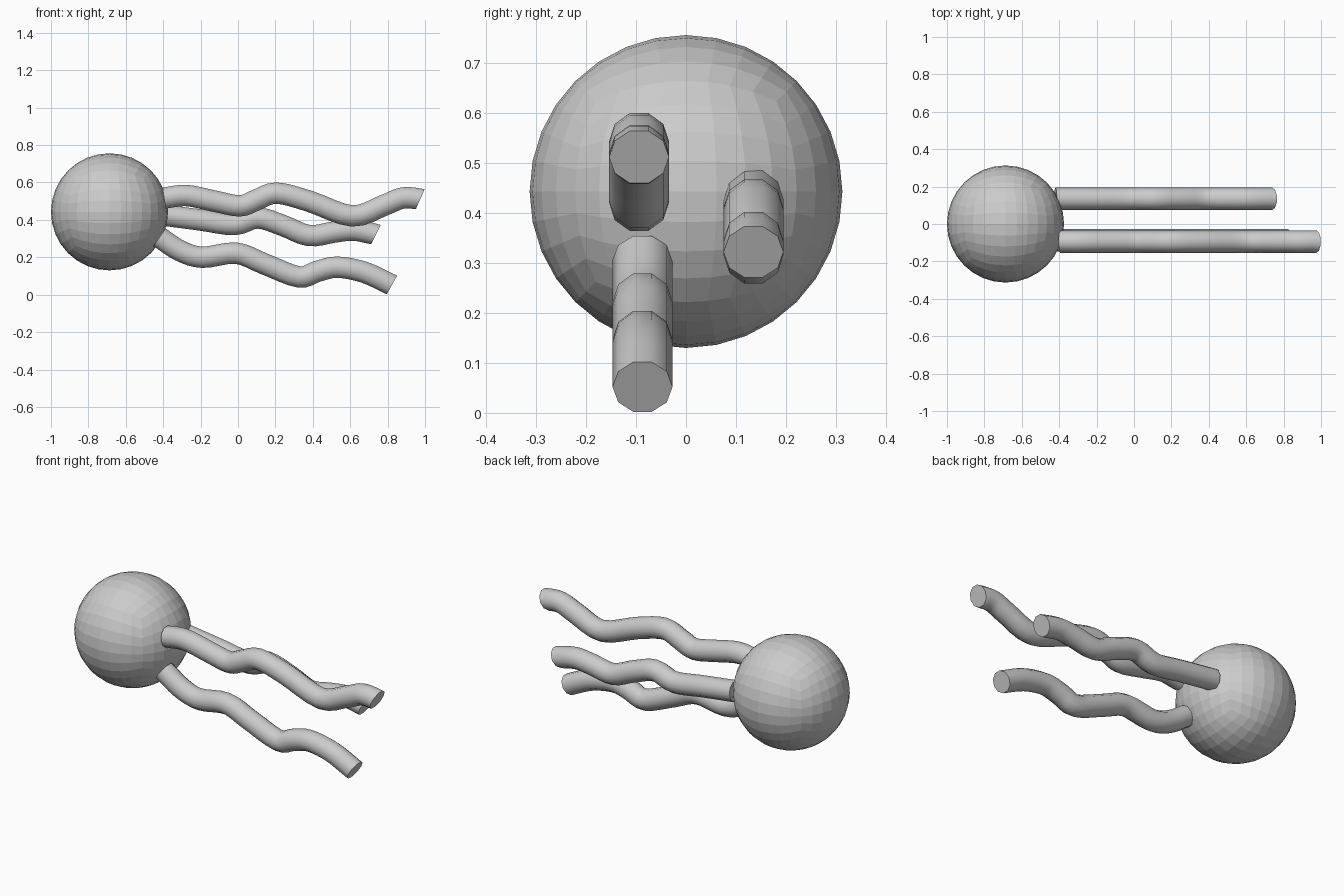
import bpy, bmesh, math
from mathutils import Vector

if "Cube" in bpy.data.objects:
    bpy.data.objects.remove(bpy.data.objects["Cube"])


def finish(bm, name):
    bmesh.ops.recalc_face_normals(bm, faces=bm.faces)
    mesh = bpy.data.meshes.new(name)
    bm.to_mesh(mesh)
    bm.free()
    obj = bpy.data.objects.new(name, mesh)
    bpy.context.collection.objects.link(obj)
    return obj


def catmull(p0, p1, p2, p3, t):
    return 0.5 * (2 * p1 + (p2 - p0) * t + (2 * p0 - 5 * p1 + 4 * p2 - p3) * t * t
                  + (3 * p1 - p0 - 3 * p2 + p3) * t ** 3)


def tentacle(name, y, points, end_slope, radius=0.06, sides=10, steps=4):
    pts = [Vector((x, y, z)) for x, z in points]
    ext = [2 * pts[0] - pts[1]] + pts + [2 * pts[-1] - pts[-2]]
    path = [catmull(*ext[i:i + 4], k / steps)
            for i in range(len(pts) - 1) for k in range(steps)] + [pts[-1]]
    bm = bmesh.new()
    rings = []
    for i, p in enumerate(path):
        tan = path[min(i + 1, len(path) - 1)] - path[max(i - 1, 0)]
        if i == len(path) - 1:
            tan = Vector((1, 0, end_slope))
        tan.normalize()
        up = Vector((-tan.z, 0, tan.x))
        side = Vector((0, 1, 0))
        rings.append([bm.verts.new(p + radius * (side * math.cos(a) + up * math.sin(a)))
                      for a in (2 * math.pi * k / sides for k in range(sides))])
    for a, b in zip(rings, rings[1:]):
        for k in range(sides):
            j = (k + 1) % sides
            bm.faces.new((a[k], a[j], b[j], b[k]))
    bm.faces.new(rings[0])
    bm.faces.new(rings[-1])
    obj = finish(bm, name)
    bpy.ops.object.select_all(action='DESELECT')
    obj.select_set(True)
    bpy.context.view_layer.objects.active = obj
    bpy.ops.object.shade_smooth_by_angle(angle=math.radians(45))


# Ball: rounded cube grid with flat faces
bm = bmesh.new()
bmesh.ops.create_cube(bm, size=2)
bmesh.ops.subdivide_edges(bm, edges=bm.edges[:], cuts=7, use_grid_fill=True)
for v in bm.verts:
    c = Vector([math.tan(q * math.pi / 4) for q in v.co])
    v.co = c.normalized() * 0.313 + Vector((-0.687, 0, 0.443))
finish(bm, "ball")

# Wavy tentacles trailing from the ball
tentacle("upper_tentacle", -0.094, [
    (-0.395, 0.517), (-0.275, 0.53), (-0.125, 0.50), (0.01, 0.475), (0.095, 0.505),
    (0.205, 0.543), (0.38, 0.50), (0.61, 0.421), (0.78, 0.478), (0.88, 0.517),
    (0.975, 0.512)], -0.44)
tentacle("middle_tentacle", 0.135, [
    (-0.42, 0.428), (-0.205, 0.40), (-0.02, 0.375), (0.105, 0.41), (0.24, 0.37),
    (0.38, 0.316), (0.515, 0.335), (0.62, 0.345), (0.738, 0.322)], -0.5)
tentacle("lower_tentacle", -0.087, [
    (-0.42, 0.307), (-0.31, 0.235), (-0.19, 0.20), (-0.01, 0.222), (0.14, 0.165),
    (0.325, 0.095), (0.425, 0.125), (0.53, 0.147), (0.675, 0.12), (0.823, 0.052)], -0.56)
